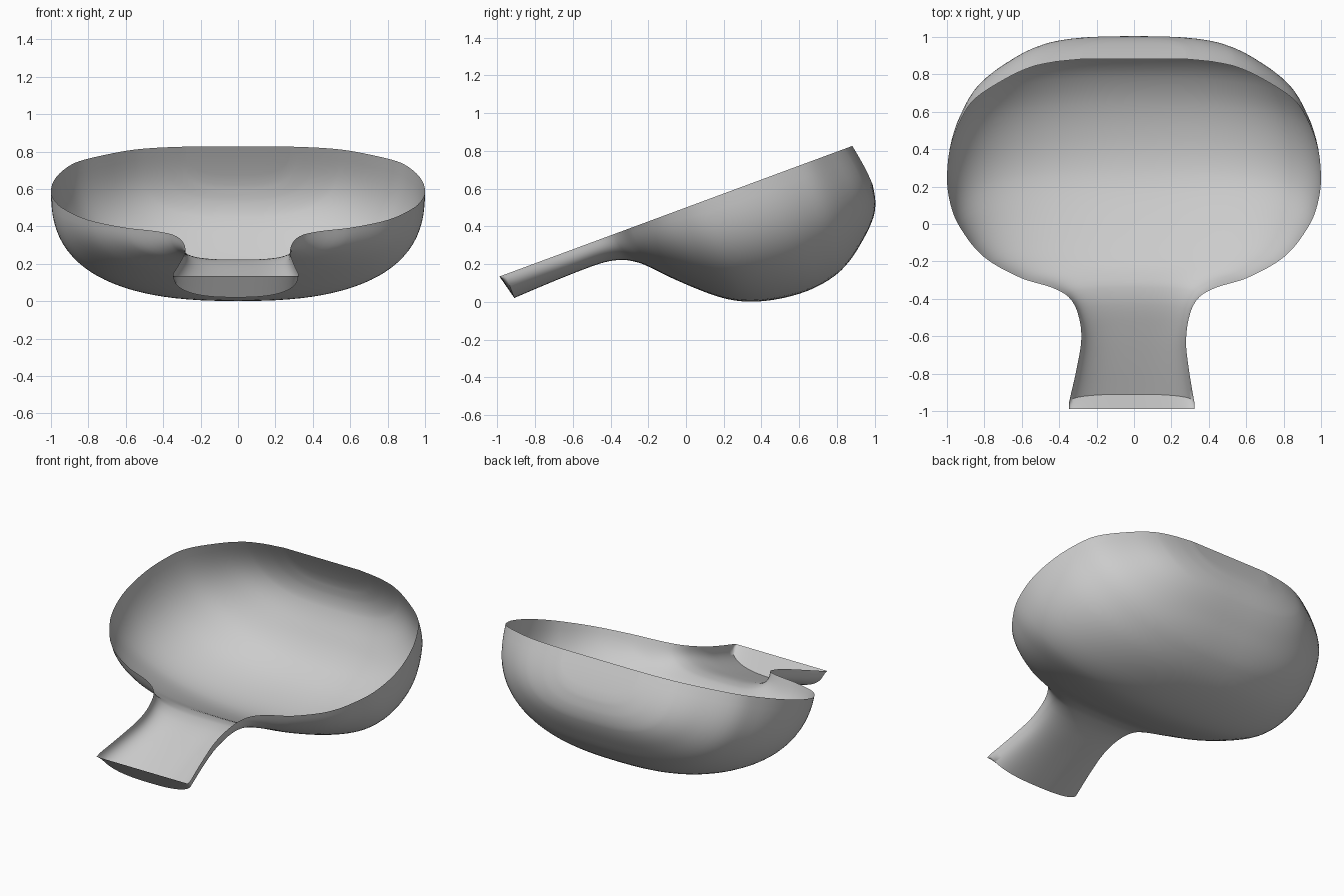
import bpy, bmesh, math

if "Cube" in bpy.data.objects:
    bpy.data.objects.remove(bpy.data.objects["Cube"])

# Rim plane is tilted: u runs along the slope, d is depth below the rim
C, S = 0.938, 0.347
SEG, STATIONS = 48, 72

# stations along the slope: u, half width of rim, depth of floor, squareness of section
TABLE = [
    (-1.02, .335, .134, 2.6), (-.83, .30, .125, 2.8), (-.66, .28, .12, 3.0),
    (-.51, .30, .122, 3.0), (-.416, .35, .142, 3.0), (-.362, .44, .17, 2.9),
    (-.31, .60, .21, 2.6), (-.19, .80, .335, 2.4), (-.02, .93, .49, 2.4),
    (.107, .98, .57, 2.5), (.266, 1.0, .62, 2.5), (.45, .977, .638, 2.5),
    (.608, .92, .615, 2.5), (.714, .85, .567, 2.6), (.82, .70, .485, 2.8),
    (.895, .55, .395, 3.0), (.925, .42, .32, 3.0), (.94, .28, .23, 3.0),
]


def slope(i, k):
    a, b = max(i - 1, 0), min(i + 1, len(TABLE) - 1)
    return (TABLE[b][k] - TABLE[a][k]) / (TABLE[b][0] - TABLE[a][0])


def sample(i, t, k):
    h = TABLE[i + 1][0] - TABLE[i][0]
    p, q = TABLE[i][k], TABLE[i + 1][k]
    return ((2*t**3 - 3*t**2 + 1) * p + (t**3 - 2*t**2 + t) * h * slope(i, k)
            + (3*t**2 - 2*t**3) * q + (t**3 - t**2) * h * slope(i + 1, k))


def power(v, n):
    return math.copysign(abs(v) ** (2 / n), v) if abs(v) > 1e-9 else 0.0


def place(u, x, d):
    # back wall bulges a little past the rim
    f = min(max((u - .6) / .34, 0), 1)
    u += .03 * f * f * (3 - 2 * f) * math.sin(math.pi * min(d / .5, 1))
    x -= .012 * min(max((-u - .6) / .4, 0), 1)
    return (x, u * C + d * S, .5 + u * S - d * C)


def section(u, w, d, n, scale=1.0):
    ring = []
    for j in range(SEG + 1):
        a = math.pi * j / SEG
        ring.append(place(u, w * power(math.cos(a), n),
                          scale * d * power(math.sin(a), n)))
    return ring


# handle end wall, leaning outwards
rings = [section(-1.02 - .034 * (1 - k), *TABLE[0][1:], k) for k in (0, .5)]
# handle channel and bowl
for i in range(len(TABLE) - 1):
    for s in range(4):
        t = s / 4
        u = TABLE[i][0] + t * (TABLE[i + 1][0] - TABLE[i][0])
        rings.append(section(u, *[sample(i, t, k) for k in (1, 2, 3)]))
# back wall up to the rim
rings += [section(*TABLE[-1], k) for k in (1, .75, .5, .25, 0)]

bm = bmesh.new()
grid = [[bm.verts.new(p) for p in r] for r in rings]
for r0, r1 in zip(grid, grid[1:]):
    for j in range(SEG):
        bm.faces.new((r0[j], r0[j + 1], r1[j + 1], r1[j]))
bmesh.ops.remove_doubles(bm, verts=bm.verts, dist=.0005)
bmesh.ops.recalc_face_normals(bm, faces=bm.faces)
# outside of the shell faces down
lowest = min(bm.faces, key=lambda f: f.calc_center_median().z)
lowest.normal_update()
if lowest.normal.z > 0:
    bmesh.ops.reverse_faces(bm, faces=bm.faces)
mesh = bpy.data.meshes.new("scoop_shell")
bm.to_mesh(mesh)
bm.free()
scoop = bpy.data.objects.new("scoop_shell", mesh)
bpy.context.collection.objects.link(scoop)
bpy.context.view_layer.objects.active = scoop
scoop.select_set(True)
bpy.ops.object.shade_smooth_by_angle(angle=math.radians(55))
